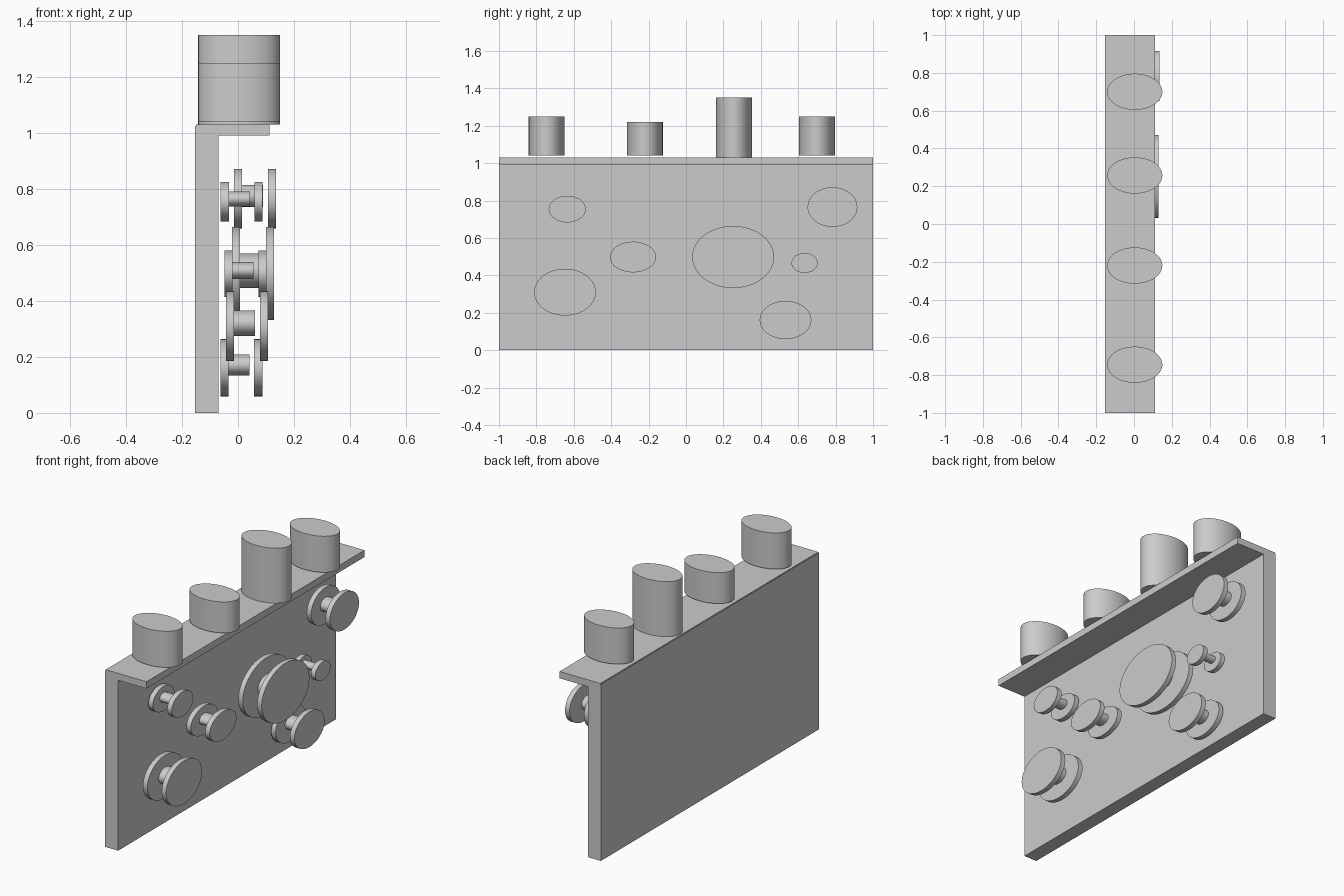
import bpy
import math

cube = bpy.data.objects.get("Cube")
if cube:
    bpy.data.objects.remove(cube, do_unlink=True)

grey = bpy.data.materials.new("plain_grey")
grey.use_nodes = True
grey.diffuse_color = (0.6, 0.6, 0.6, 1)
grey.node_tree.nodes["Principled BSDF"].inputs["Base Color"].default_value = (0.6, 0.6, 0.6, 1)


def finish(obj, name):
    obj.name = name
    obj.data.materials.append(grey)
    bpy.ops.object.transform_apply(location=False, rotation=True, scale=True)
    return obj


def box(name, low, high):
    centre = [(a + b) / 2 for a, b in zip(low, high)]
    bpy.ops.mesh.primitive_cube_add(size=1, location=centre)
    obj = bpy.context.object
    obj.scale = [b - a for a, b in zip(low, high)]
    return finish(obj, name)


def oval(name, centre, radii, depth, axis="Z"):
    """Elliptical cylinder along Z, or along X with radii given as (y, z)."""
    turn = (0, math.pi / 2, 0) if axis == "X" else (0, 0, 0)
    bpy.ops.mesh.primitive_cylinder_add(vertices=64, radius=1, depth=depth,
                                        location=centre, rotation=turn)
    obj = bpy.context.object
    # Turned on its side, the local x axis becomes the height
    obj.scale = (radii[1], radii[0], 1) if axis == "X" else (*radii, 1)
    finish(obj, name)
    bpy.ops.object.shade_smooth_by_angle(angle=math.radians(30))
    return obj


# Upright panel and the shelf along its top
box("back_panel", (-0.153, -1, 0), (-0.07, 1, 1.025))
box("top_shelf", (-0.15, -1, 0.99), (0.112, 1, 1.03))

# Oval posts above the shelf: y, bottom, top
posts = [(-0.745, 1.04, 1.25), (-0.22, 1.04, 1.22),
         (0.257, 1.03, 1.35), (0.70, 1.04, 1.25)]
for i, (y, low, high) in enumerate(posts, 1):
    oval(f"post_{i}", (0.004, y, (low + high) / 2), (0.146, 0.096), high - low)

# Knobs on the panel: inner face x, y, z, radius in y, radius in z
knobs = [
    (-0.062, -0.635, 0.754, 0.099, 0.071),
    (-0.048, -0.283, 0.498, 0.123, 0.082),
    (-0.043, -0.647, 0.310, 0.165, 0.125),
    (-0.021, 0.252, 0.498, 0.219, 0.166),
    (-0.048, 0.634, 0.466, 0.070, 0.053),
    (-0.063, 0.532, 0.161, 0.138, 0.102),
    (-0.014, 0.783, 0.765, 0.133, 0.106),
]
DISC, HUB, GAP = 0.029, 0.075, 0.121
for i, (x, y, z, ry, rz) in enumerate(knobs, 1):
    oval(f"knob_{i}_inner_disc", (x + DISC / 2, y, z), (ry, rz), DISC, "X")
    oval(f"knob_{i}_hub", (x + DISC + HUB / 2, y, z + 0.01),
         (ry * 0.37, rz * 0.37), HUB, "X")
    oval(f"knob_{i}_outer_disc", (x + GAP + DISC / 2, y, z), (ry, rz), DISC, "X")
